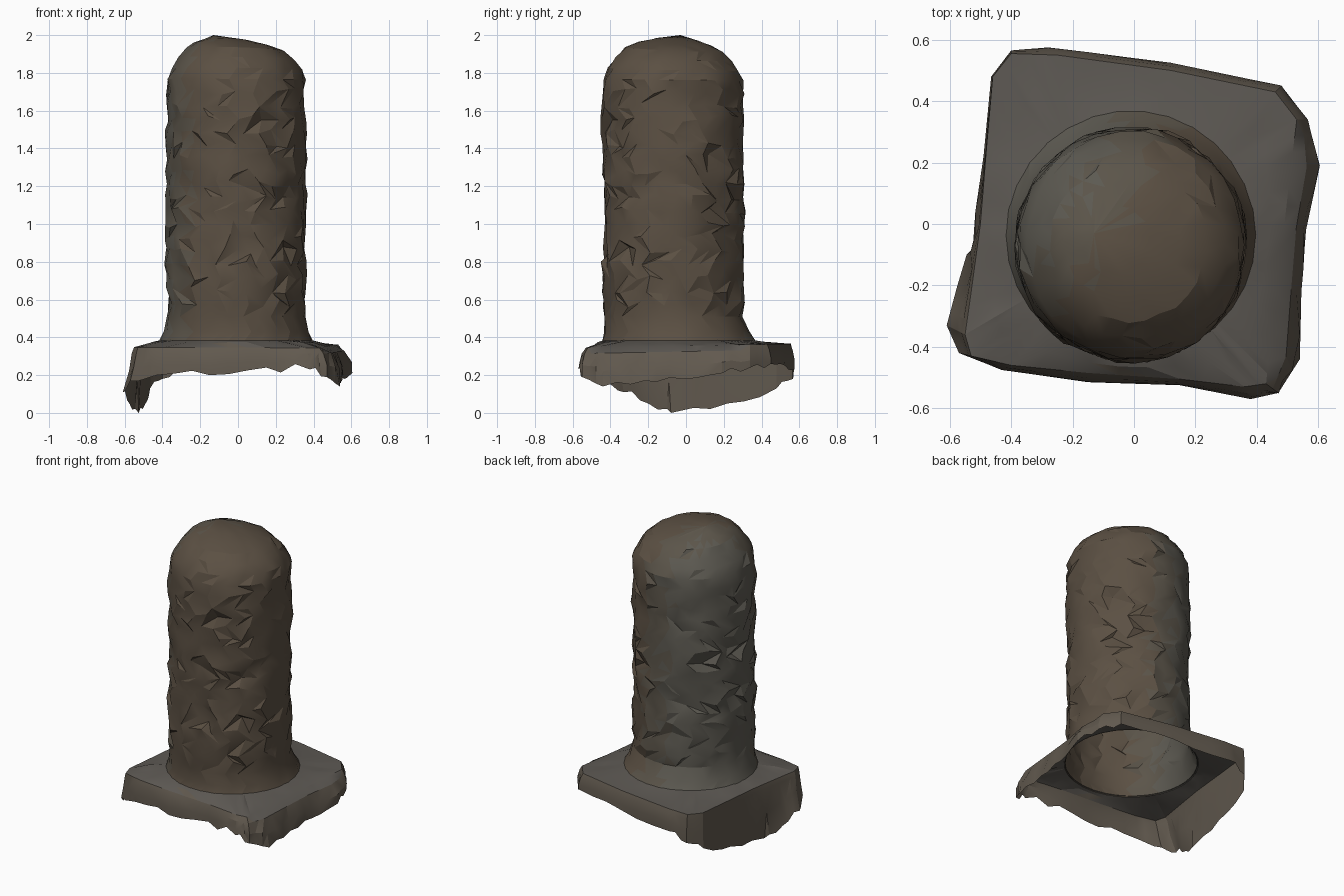
import bpy, bmesh, math, random
from mathutils import Vector, noise

if "Cube" in bpy.data.objects:
    bpy.data.objects.remove(bpy.data.objects["Cube"])

random.seed(4)


def material(name, rgb):
    m = bpy.data.materials.new(name)
    m.diffuse_color = (*rgb, 1)
    m.use_nodes = True
    m.node_tree.nodes["Principled BSDF"].inputs["Base Color"].default_value = m.diffuse_color
    return m


BROWN = material("brown_stone", (0.105, 0.08, 0.056))
MIXED = material("mixed_stone", (0.105, 0.09, 0.068))
GREY = material("grey_stone", (0.108, 0.101, 0.083))
SLAB = material("slab_stone", (0.11, 0.10, 0.088))
SKIRT = material("skirt_stone", (0.12, 0.10, 0.077))


def loft(name, rings, mats, pick, cap=None):
    """Join closed rings of points with triangles, leaving the bottom open."""
    bm = bmesh.new()
    rows = [[bm.verts.new(p) for p in ring] for ring in rings]
    n = len(rows[0])
    for a, b in zip(rows, rows[1:]):
        for i in range(n):
            j = (i + 1) % n
            if random.random() < 0.5:
                bm.faces.new((a[i], a[j], b[j]))
                bm.faces.new((a[i], b[j], b[i]))
            else:
                bm.faces.new((a[i], a[j], b[i]))
                bm.faces.new((a[j], b[j], b[i]))
    if cap:
        tip = bm.verts.new(cap)
        for i in range(n):
            bm.faces.new((rows[-1][i], rows[-1][(i + 1) % n], tip))
    bm.normal_update()
    for f in bm.faces:
        f.material_index = pick(f)
    mesh = bpy.data.meshes.new(name)
    bm.to_mesh(mesh)
    bm.free()
    for m in mats:
        mesh.materials.append(m)
    ob = bpy.data.objects.new(name, mesh)
    bpy.context.collection.objects.link(ob)
    bpy.ops.object.select_all(action='DESELECT')
    ob.select_set(True)
    bpy.context.view_layer.objects.active = ob
    bpy.ops.object.shade_smooth_by_angle(angle=math.radians(20))
    return ob


def column_shade(f):
    """Weathered grey towards the left and back, brown elsewhere."""
    c = f.calc_center_median()
    side = -0.85 * c.x + 0.5 * c.y + random.uniform(-0.05, 0.05)
    return 2 if side > 0.2 else 1 if side > 0.06 else 0


def plinth_shade(f):
    return 0 if f.normal.z > 0.7 else 1


# Column: lathe-like shaft with a flared foot, carved dents and a domed top
SIDES = 30
profile = [(0.408, 0.38), (0.385, 0.43), (0.367, 0.51)]
profile += [(0.377, 0.58 + 0.07 * k) for k in range(17)]
profile += [(0.368, 1.765), (0.345, 1.82), (0.305, 1.875), (0.255, 1.925),
            (0.19, 1.955), (0.11, 1.977)]
rings = []
for k, (r, z) in enumerate(profile):
    carved = 0.55 < z < 1.72
    dome = max(0, z - 1.72) / 0.28
    cx = -0.01 + 0.01 * dome - 0.10 * dome ** 6
    cy = -0.068 + 0.03 * dome ** 6 + 0.03 * max(0, 0.515 - z) / 0.13
    ring = []
    for i in range(SIDES):
        t = 2 * math.pi * (i + 0.5 * (k % 2)) / SIDES
        rr, zz = r, z
        if carved:
            n = noise.noise(Vector((math.cos(t) * 2.6, math.sin(t) * 2.6, z * 5.5)))
            rr += 0.015 * n + random.uniform(-0.013, 0.008)
            if 0.8 < z < 1.6 and random.random() < 0.07:
                rr -= 0.035
            t += random.uniform(-0.05, 0.05)
            zz += random.uniform(-0.02, 0.02)
        elif dome:
            rr += random.uniform(-0.007, 0.007)
            zz -= dome * rr * (0.04 * math.cos(t) + 0.06 * math.sin(t))
        squash = 0.98 if carved else 1.0
        ring.append((cx + squash * rr * math.cos(t), cy + rr * math.sin(t), zz))
    rings.append(ring)
loft("column", rings, [BROWN, MIXED, GREY], column_shade, cap=(-0.13, -0.03, 2.0))

# Plinth: (rim x, rim y), (hem x, hem y, hem z), counter-clockwise from front left
outline = [
    ((-0.53, -0.43), (-0.57, -0.42, 0.17)),
    ((-0.40, -0.46), (-0.43, -0.475, 0.20)),
    ((-0.15, -0.485), (-0.15, -0.515, 0.20)),
    ((0.15, -0.505), (0.15, -0.525, 0.24)),
    ((0.36, -0.53), (0.38, -0.57, 0.23)),
    ((0.43, -0.52), (0.47, -0.55, 0.19)),
    ((0.44, -0.42), (0.54, -0.44, 0.14)),
    ((0.47, -0.22), (0.545, -0.22, 0.17)),
    ((0.49, 0.0), (0.56, -0.02, 0.18)),
    ((0.51, 0.18), (0.605, 0.19, 0.21)),
    ((0.53, 0.34), (0.565, 0.34, 0.24)),
    ((0.46, 0.43), (0.48, 0.45, 0.26)),
    ((0.12, 0.50), (0.12, 0.525, 0.25)),
    ((-0.25, 0.55), (-0.28, 0.575, 0.23)),
    ((-0.40, 0.555), (-0.40, 0.565, 0.18)),
    ((-0.46, 0.48), (-0.465, 0.48, 0.13)),
    ((-0.48, 0.25), (-0.49, 0.22, 0.05)),
    ((-0.50, 0.0), (-0.53, -0.05, 0.02)),
    ((-0.53, -0.22), (-0.575, -0.20, 0.05)),
    ((-0.55, -0.36), (-0.61, -0.33, 0.11)),
]
STEP = 3
foot, mid, rim, shoulder, bulge, hem = [], [], [], [], [], []
for i, a in enumerate(outline):
    b = outline[(i + 1) % len(outline)]
    for s in range(STEP):
        t = s / STEP
        p = Vector(a[0]).lerp(Vector(b[0]), t)
        q = Vector(a[1]).lerp(Vector(b[1]), t)
        if s:
            q.z = max(0.0, q.z + random.uniform(-0.025, 0.025))
        zr = 0.355 + 0.02 * p.y
        ang = math.atan2(p.y + 0.035, p.x + 0.01)
        f = Vector((-0.01 + 0.4 * math.cos(ang), -0.038 + 0.4 * math.sin(ang)))
        m = f.lerp(p, 0.5)
        foot.append((f.x, f.y, 0.385))
        mid.append((m.x, m.y, 0.370 + random.uniform(-0.006, 0.006)))
        rim.append((p.x, p.y, zr))
        left = p.x < -0.45
        w = p.lerp(q.xy, 0.2 if left else 0.55)
        shoulder.append((w.x, w.y, zr - 0.03))
        w = p.lerp(q.xy, (0.5 if left else 0.9) + random.uniform(-0.15, 0.15))
        bulge.append((w.x, w.y, 0.5 * (zr - 0.03 + q.z) + random.uniform(-0.01, 0.01)))
        hem.append(tuple(q))
hem[17 * STEP] = (-0.525, -0.08, 0.0)
loft("plinth", [hem, bulge, shoulder, rim, mid, foot], [SLAB, SKIRT], plinth_shade)
